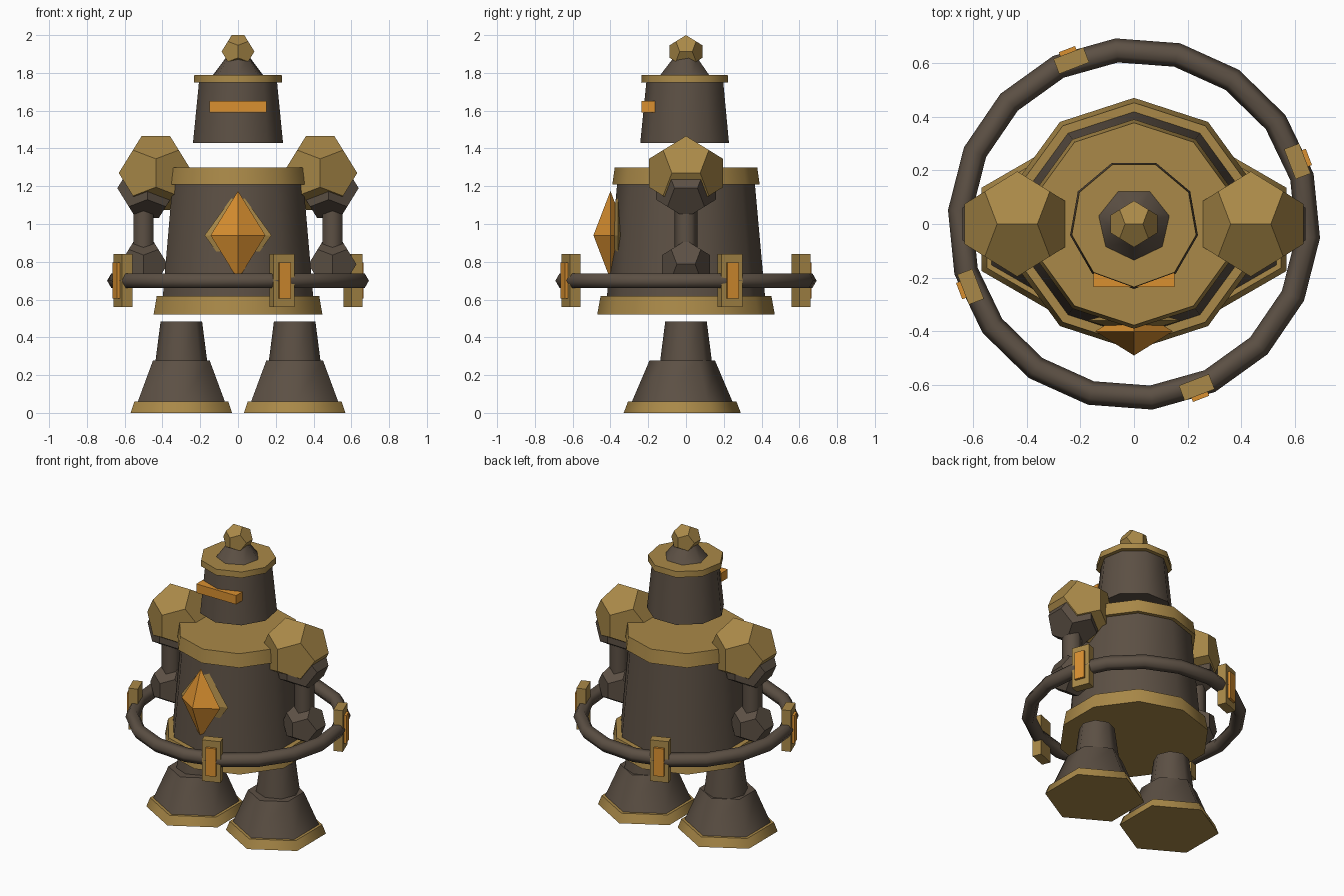
import bpy, bmesh, math
from mathutils import Matrix, Vector

if "Cube" in bpy.data.objects:
    bpy.data.objects.remove(bpy.data.objects["Cube"])


def material(name, rgb):
    m = bpy.data.materials.new(name)
    m.diffuse_color = (*rgb, 1)
    m.use_nodes = True
    m.node_tree.nodes["Principled BSDF"].inputs["Base Color"].default_value = m.diffuse_color
    return m


GOLD = material("brass", (0.40, 0.25, 0.065))
IRON = material("dark_iron", (0.107, 0.080, 0.058))
GLOW = material("amber", (0.70, 0.28, 0.03))


def finish(bm, name, mat):
    bmesh.ops.recalc_face_normals(bm, faces=bm.faces)
    me = bpy.data.meshes.new(name)
    bm.to_mesh(me)
    bm.free()
    me.materials.append(mat)
    ob = bpy.data.objects.new(name, me)
    bpy.context.collection.objects.link(ob)
    return ob


def frustum(name, mat, sides, r0, r1, z0, z1, x=0, y=0):
    """Tapered prism with one corner facing the front, smooth sides, flat caps."""
    bm = bmesh.new()
    rings = []
    for r, z in ((r0, z0), (r1, z1)):
        ring = []
        for i in range(sides):
            a = 2 * math.pi * i / sides - math.pi / 2
            ring.append(bm.verts.new((x + r * math.cos(a), y + r * math.sin(a), z)))
        rings.append(ring)
    lo, hi = rings
    for i in range(sides):
        j = (i + 1) % sides
        bm.faces.new((lo[i], lo[j], hi[j], hi[i])).smooth = True
    for ring in rings:
        cap = bm.faces.new(ring)
        for e in cap.edges:
            e.smooth = False
    return finish(bm, name, mat)


def hull(name, mat, points, loc):
    bm = bmesh.new()
    for p in points:
        bm.verts.new(Vector(p) + Vector(loc))
    bmesh.ops.convex_hull(bm, input=bm.verts)
    bmesh.ops.dissolve_limit(bm, angle_limit=0.02, verts=bm.verts, edges=bm.edges)
    return finish(bm, name, mat)


def dodecahedron(name, mat, r, loc):
    p = (1 + 5 ** 0.5) / 2
    pts = [(a, b, c) for a in (-1, 1) for b in (-1, 1) for c in (-1, 1)]
    for a in (-1, 1):
        for b in (-1, 1):
            pts += [(0, a * p, b / p), (a / p, 0, b * p), (a * p, b / p, 0)]
    return hull(name, mat, [Vector(q) * r / 3 ** 0.5 for q in pts], loc)


def octahedron(name, mat, size, loc):
    pts = []
    for i in range(3):
        for s in (-1, 1):
            v = [0, 0, 0]
            v[i] = s * size[i]
            pts.append(v)
    return hull(name, mat, pts, loc)


def box(name, mat, size, loc, turn=0):
    bm = bmesh.new()
    bmesh.ops.create_cube(bm, size=1)
    bm.transform(Matrix.Rotation(turn, 4, 'Z') @ Matrix.Translation(loc)
                 @ Matrix.Diagonal((*size, 1)))
    return finish(bm, name, mat)


# Torso
frustum("base_band", GOLD, 10, 0.47, 0.452, 0.52, 0.62)
frustum("torso", IRON, 10, 0.42, 0.363, 0.60, 1.23)
frustum("collar_band", GOLD, 10, 0.39, 0.377, 1.21, 1.30)

# Chest gem in its mount
octahedron("gem_mount", GOLD, (0.177, 0.05, 0.245), (0, -0.36, 0.94))
octahedron("chest_gem", GLOW, (0.145, 0.09, 0.235), (0, -0.40, 0.94))

# Head
frustum("head", IRON, 9, 0.242, 0.209, 1.43, 1.76)
frustum("head_brim", GOLD, 9, 0.237, 0.235, 1.75, 1.79)
frustum("head_dome", IRON, 7, 0.135, 0.066, 1.79, 1.88)
dodecahedron("top_knob", GOLD, 0.093, (0, 0, 1.913))
box("visor", GLOW, (0.30, 0.07, 0.06), (0, -0.20, 1.62))

# Arms and legs
for side, s in (("left", -1), ("right", 1)):
    dodecahedron(side + "_shoulder_guard", GOLD, 0.21, (s * 0.435, 0, 1.27))
    dodecahedron(side + "_shoulder", IRON, 0.17, (s * 0.48, 0, 1.19))
    frustum(side + "_arm", IRON, 6, 0.062, 0.062, 0.80, 1.15, s * 0.5)
    dodecahedron(side + "_hand", IRON, 0.136, (s * 0.5, 0, 0.787))
    frustum(side + "_sole", GOLD, 6, 0.31, 0.287, 0, 0.06, s * 0.3, -0.02)
    frustum(side + "_boot", IRON, 6, 0.266, 0.173, 0.06, 0.278, s * 0.3, -0.02)
    frustum(side + "_leg", IRON, 8, 0.14, 0.11, 0.25, 0.483, s * 0.3)

# Floating ring
bm = bmesh.new()
SEG, TUBE = 18, 6
grid = []
for i in range(SEG):
    a = math.radians(15.7 + 360 * i / SEG)
    row = []
    for j in range(TUBE):
        b = 2 * math.pi * j / TUBE
        r = 0.65 + 0.045 * math.cos(b)
        row.append(bm.verts.new((r * math.cos(a), r * math.sin(a),
                                 0.70 + 0.045 * math.sin(b))))
    grid.append(row)
for i in range(SEG):
    for j in range(TUBE):
        k, l = (i + 1) % SEG, (j + 1) % TUBE
        bm.faces.new((grid[i][j], grid[k][j], grid[k][l], grid[i][l])).smooth = True
finish(bm, "ring", IRON)

# Clamps with glowing plates around the ring
for i in range(4):
    turn = math.radians(21 + 90 * i)
    box(f"ring_clamp_{i + 1}", GOLD, (0.06, 0.12, 0.28), (0.652, 0, 0.70), turn)
    box(f"clamp_light_{i + 1}", GLOW, (0.03, 0.065, 0.19), (0.683, 0, 0.70), turn)
